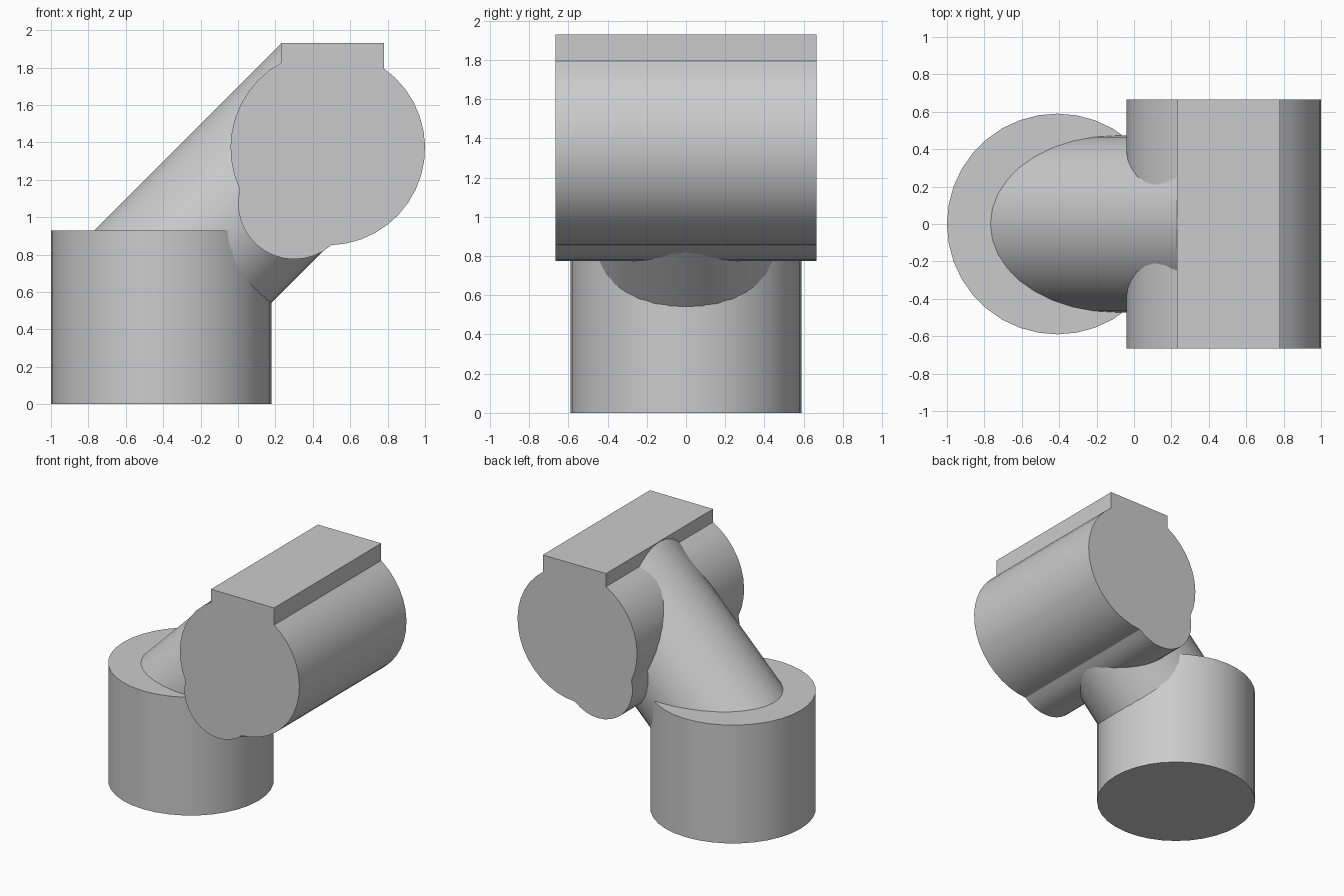
import bpy, bmesh
from math import sin, cos, radians, pi
from mathutils import Vector

cube = bpy.data.objects.get("Cube")
if cube:
    bpy.data.objects.remove(cube, do_unlink=True)

grey = bpy.data.materials.new("plain grey")
grey.use_nodes = True
colour = (0.6, 0.6, 0.6, 1)
grey.diffuse_color = colour
grey.node_tree.nodes["Principled BSDF"].inputs["Base Color"].default_value = colour


def smooth(obj):
    obj.data.materials.append(grey)
    bpy.ops.object.select_all(action='DESELECT')
    obj.select_set(True)
    bpy.context.view_layer.objects.active = obj
    bpy.ops.object.shade_smooth_by_angle(angle=radians(25))


def cylinder(name, start, end, radius, sides):
    start, end = Vector(start), Vector(end)
    axis = end - start
    bpy.ops.mesh.primitive_cylinder_add(
        vertices=sides, radius=radius, depth=axis.length, location=(start + end) / 2,
        rotation=(0, axis.angle(Vector((0, 0, 1))), 0))
    obj = bpy.context.object
    obj.name = name
    smooth(obj)


def arc(centre, radius, first, last, steps):
    angles = [radians(first + (last - first) * i / steps) for i in range(steps + 1)]
    return [(centre[0] + radius * cos(a), centre[1] + radius * sin(a)) for a in angles]


def extrude_profile(name, profile, half_depth):
    bm = bmesh.new()
    face = bm.faces.new([bm.verts.new((x, -half_depth, z)) for x, z in profile])
    new = bmesh.ops.extrude_face_region(bm, geom=[face])["geom"]
    moved = [v for v in new if isinstance(v, bmesh.types.BMVert)]
    bmesh.ops.translate(bm, verts=moved, vec=(0, 2 * half_depth, 0))
    bmesh.ops.recalc_face_normals(bm, faces=bm.faces)
    mesh = bpy.data.meshes.new(name)
    bm.to_mesh(mesh)
    bm.free()
    obj = bpy.data.objects.new(name, mesh)
    bpy.context.collection.objects.link(obj)
    smooth(obj)


# Upright base and the slanted neck rising out of it at 45 degrees
cylinder("base", (-0.41, 0, 0), (-0.41, 0, 0.93), 0.59, 36)
cylinder("neck", (-0.5, 0, 0.53), (0.565, 0, 1.595), 0.472, 36)

# Horizontal barrel: large round, small round bulge below, flat rail on top
barrel, bulge = (0.48, 1.37), (0.3, 1.075)
profile = [(0.78, 1.93), (0.23, 1.93)]
profile += arc(barrel, 0.52, 118.7, 205.1, 10)
profile += arc(bulge, 0.3, 165.7, 311.5, 14)[1:-1]
profile += arc(barrel, 0.52, 272.1, 414.8, 16)
extrude_profile("barrel_with_rail", profile, 0.665)
